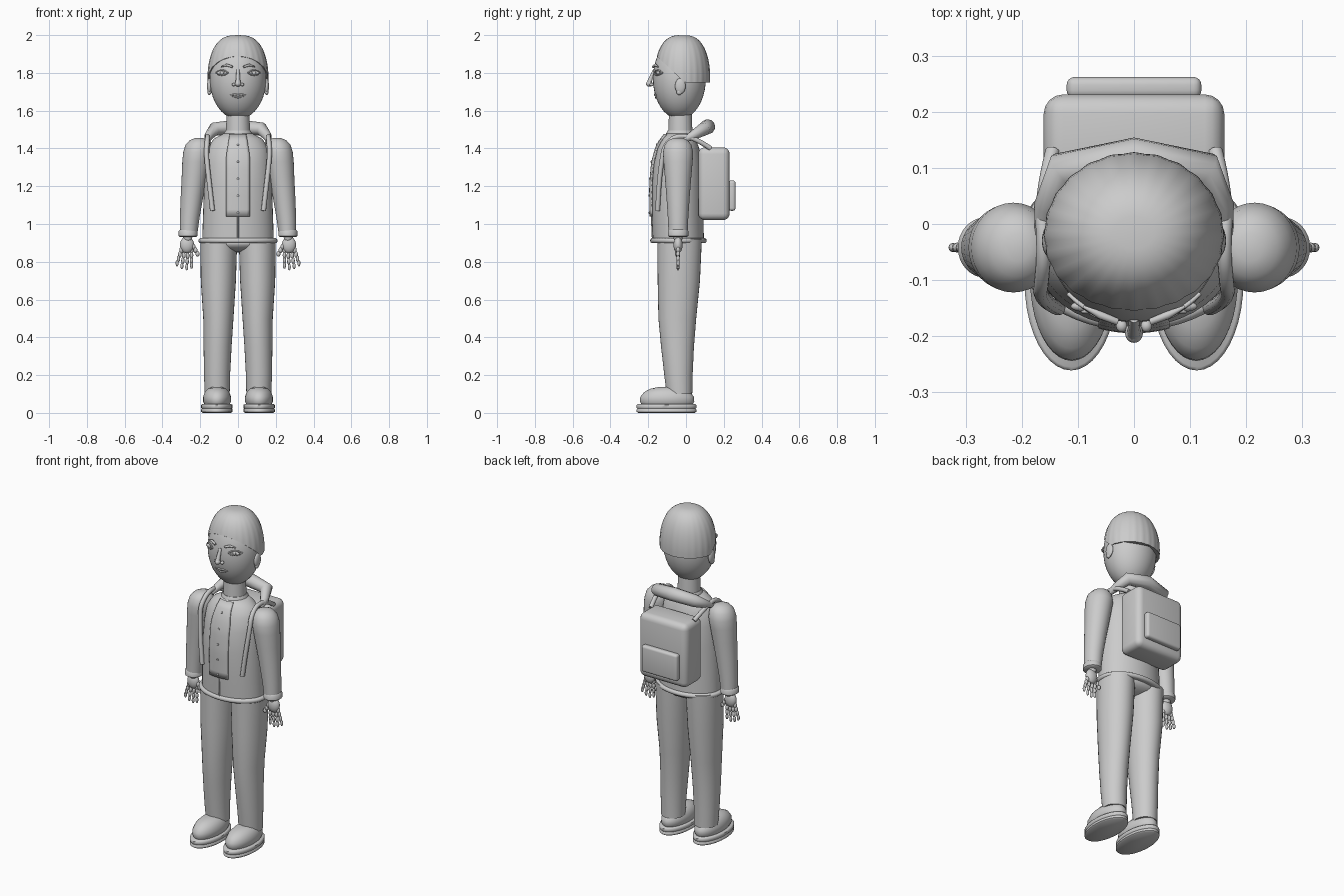
import bpy, bmesh
from math import sin, cos, pi, acos, sqrt, radians
from mathutils import Matrix

if "Cube" in bpy.data.objects:
    bpy.data.objects.remove(bpy.data.objects["Cube"])

grey = bpy.data.materials.new("plain grey")
grey.use_nodes = True
COL = (0.6, 0.6, 0.6, 1)
grey.diffuse_color = COL
grey.node_tree.nodes["Principled BSDF"].inputs["Base Color"].default_value = COL


def finish(name, bm, angle=50):
    bmesh.ops.recalc_face_normals(bm, faces=bm.faces)
    me = bpy.data.meshes.new(name)
    bm.to_mesh(me)
    bm.free()
    me.materials.append(grey)
    ob = bpy.data.objects.new(name, me)
    bpy.context.collection.objects.link(ob)
    me.shade_smooth()
    me.set_sharp_from_angle(angle=radians(angle))
    return ob


def skin(bm, rings, closed=True):
    for a, b in zip(rings, rings[1:]):
        n = len(a)
        for i in range(n if closed else n - 1):
            j = (i + 1) % n
            bm.faces.new((a[i], a[j], b[j], b[i]))


def loft(name, sections, segs=32, angle=50):
    """Stack of ellipses, each given as x, y, z, rx, ry."""
    bm = bmesh.new()
    rings = [[bm.verts.new((x + rx * cos(2 * pi * i / segs), y + ry * sin(2 * pi * i / segs), z))
              for i in range(segs)] for x, y, z, rx, ry in sections]
    skin(bm, rings)
    bm.faces.new(rings[0])
    bm.faces.new(rings[-1])
    return finish(name, bm, angle)


def ball(name, pos, radii, segs=24):
    bm = bmesh.new()
    bmesh.ops.create_uvsphere(bm, u_segments=segs, v_segments=segs // 2, radius=1,
                              matrix=Matrix.Translation(pos) @ Matrix.Diagonal((*radii, 1)))
    return finish(name, bm)


def box(name, pos, size, bevel):
    bm = bmesh.new()
    bmesh.ops.create_cube(bm, size=1, matrix=Matrix.Translation(pos) @ Matrix.Diagonal((*size, 1)))
    bmesh.ops.bevel(bm, geom=bm.edges[:], offset=bevel, segments=4, profile=0.5, affect='EDGES')
    return finish(name, bm, 40)


def tube(name, pts, radius, scales=None, closed=False, smooth=False):
    cu = bpy.data.curves.new(name, 'CURVE')
    cu.dimensions = '3D'
    cu.bevel_depth, cu.bevel_resolution, cu.use_fill_caps = radius, 3, True
    sp = cu.splines.new('NURBS' if smooth else 'POLY')
    sp.points.add(len(pts) - 1)
    for i, p in enumerate(pts):
        sp.points[i].co = (*p, 1)
        sp.points[i].radius = scales[i] if scales else 1
    sp.use_cyclic_u = closed
    if smooth:
        sp.order_u, sp.use_endpoint_u = 3, True
    sp.use_smooth = True
    cu.materials.append(grey)
    ob = bpy.data.objects.new(name, cu)
    bpy.context.collection.objects.link(ob)
    return ob


# Head and neck
HEAD, HR = (0, -0.035, 1.77), (0.15, 0.14, 0.215)
ball("head", HEAD, HR, 40)
loft("neck", [(0, -0.03, 1.44, 0.066, 0.066), (0, -0.03, 1.59, 0.06, 0.06)])
loft("collar", [(0, -0.03, z, r, r) for z, r in ((1.45, 0.08), (1.48, 0.075), (1.495, 0.066))])


def face(x, z, out=0.0):
    """Point on the front of the head."""
    k = 1 - (x / HR[0]) ** 2 - ((z - HEAD[2]) / HR[2]) ** 2
    return (x, HEAD[1] - HR[1] * sqrt(max(k, 0)) - out, z)


# Hair cap with a hairline that rises over the forehead and faint ridges
bm = bmesh.new()
rows, cols = 14, 96
columns = []
for i in range(cols):
    th = 2 * pi * i / cols
    edge = 1.8
    for _ in range(30):
        r = sin(acos((edge - 1.78) / 0.22)) ** 0.7
        goal = min(1.9, max(1.75, 1.9 - 0.96 * (0.145 - r * 0.145 * cos(th))))
        edge += 0.5 * (goal - edge)
    phi_end = acos((edge - 1.78) / 0.22)
    column = []
    for k in range(1, rows + 1):
        phi = phi_end * k / rows
        r = sin(phi) ** 0.7 * (1 + 0.008 * cos(24 * th) * k / rows)
        column.append(bm.verts.new((0.16 * r * sin(th), -0.02 - 0.147 * r * cos(th), 1.78 + 0.22 * cos(phi))))
    columns.append(column)
hair_rings = list(zip(*columns))
skin(bm, hair_rings)
bm.faces.new(hair_rings[0])
bm.faces.new(hair_rings[-1])
finish("hair", bm)

# Facial features
tube("nose_bridge", [face(0, 1.815, -0.004), face(0, 1.77, 0.012), face(0, 1.743, 0.022)], 0.014, [0.6, 0.8, 1])
ball("nose_tip", face(0, 1.742, 0.02), (0.016, 0.018, 0.015))
tube("upper_lip", [face(x, z, 0.002) for x, z in
                   ((-0.042, 1.682), (-0.015, 1.687), (0, 1.683), (0.015, 1.687), (0.042, 1.682))],
     0.005, [0.5, 1, 0.9, 1, 0.5])
tube("lower_lip", [face(x, z, 0.002) for x, z in ((-0.03, 1.676), (0, 1.669), (0.03, 1.676))], 0.005, [0.5, 1, 0.5])

# Torso with front placket
TORSO = [(0.9, -0.04, 0.19, 0.135), (1.05, -0.045, 0.185, 0.137), (1.2, -0.047, 0.18, 0.137),
         (1.32, -0.045, 0.172, 0.13), (1.4, -0.042, 0.16, 0.112), (1.45, -0.038, 0.13, 0.09),
         (1.48, -0.033, 0.075, 0.07)]
loft("torso", [(0, y, z, rx, ry) for z, y, rx, ry in TORSO], 40)


def chest(x, z, out):
    """Point on the front of the torso."""
    for a, b in zip(TORSO, TORSO[1:]):
        if a[0] <= z <= b[0]:
            t = (z - a[0]) / (b[0] - a[0])
            y, rx, ry = [p + t * (q - p) for p, q in zip(a[1:], b[1:])]
            return (x, y - ry * sqrt(1 - (x / rx) ** 2) - out, z)


bm = bmesh.new()
rings = []
for k in range(13):
    z = 1.04 + 0.435 * k / 12
    w = 0.062 if z < 1.36 else 0.062 - 0.018 * (z - 1.36) / 0.11
    rings.append([bm.verts.new(chest(w * (i / 4 - 1), z, 0.007)) for i in range(9)])
skin(bm, rings, False)
placket = finish("placket", bm)
solid = placket.modifiers.new("thickness", 'SOLIDIFY')
solid.thickness, solid.offset = 0.008, 0
for k in range(5):
    ball("button", chest(0, 1.06 + 0.09 * k, 0.012), (0.006, 0.004, 0.006), 12)
tube("zip", [chest(0, z, 0.001) for z in (0.92, 0.98, 1.04)], 0.004)
tube("waist_hem", [(0.196 * cos(t * pi / 24), -0.04 + 0.136 * sin(t * pi / 24), 0.912) for t in range(48)],
     0.014, closed=True)
ball("hips", (0, -0.035, 0.9), (0.18, 0.115, 0.05))

# Hood, folded behind the neck
tube("hood", [(-0.165, -0.02, 1.44), (-0.155, 0.03, 1.465), (-0.125, 0.095, 1.502), (0, 0.115, 1.515),
              (0.125, 0.095, 1.502), (0.155, 0.03, 1.465), (0.165, -0.02, 1.44)],
     0.04, [0.3, 0.6, 0.9, 1, 0.9, 0.6, 0.3])

# Backpack
box("backpack", (0, 0.148, 1.213), (0.322, 0.166, 0.385), 0.035)
box("backpack_pocket", (0, 0.243, 1.15), (0.24, 0.038, 0.16), 0.014)

for s, side in ((1, "left"), (-1, "right")):
    # Eye, brow, nostril and ear
    ball(side + "_eye", face(s * 0.085, 1.8, -0.002), (0.028, 0.01, 0.011))
    ball(side + "_iris", face(s * 0.085, 1.8, 0.007), (0.01, 0.005, 0.01), 16)
    for lid, h in (("upper", 0.015), ("lower", -0.012)):
        tube(side + "_%s_lid" % lid, [face(s * (0.085 + 0.032 * u), 1.8 + h * (1 - u * u), 0.004)
                                     for u in (-1, -0.5, 0, 0.5, 1)], 0.004)
    tube(side + "_brow", [face(s * x, z, 0.008) for x, z in ((0.03, 1.832), (0.06, 1.842), (0.09, 1.832))],
         0.007, [0.9, 1, 0.4])
    ball(side + "_nostril", face(s * 0.022, 1.738, 0.01), (0.01, 0.011, 0.009), 16)
    ball(side + "_ear", (s * 0.151, -0.03, 1.73), (0.013, 0.028, 0.042))
    ball(side + "_ear_lobe", (s * 0.151, -0.036, 1.698), (0.01, 0.015, 0.015), 16)

    # Arm and cuff
    loft(side + "_arm", [(s * x, -0.042, z, rx, ry) for x, z, rx, ry in (
        (0.262, 0.94, 0.046, 0.05), (0.256, 1.03, 0.052, 0.054), (0.243, 1.15, 0.06, 0.062),
        (0.231, 1.25, 0.067, 0.07), (0.222, 1.33, 0.073, 0.077), (0.215, 1.38, 0.075, 0.08),
        (0.211, 1.42, 0.067, 0.07), (0.208, 1.443, 0.048, 0.052), (0.206, 1.455, 0.022, 0.025))])
    loft(side + "_cuff", [(s * 0.264, -0.042, z, r, r + 0.004) for z, r in (
        (0.932, 0.044), (0.937, 0.05), (0.962, 0.05), (0.97, 0.044))])

    # Hand: palm plus beaded fingers and thumb
    ball(side + "_wrist", (s * 0.266, -0.042, 0.93), (0.024, 0.024, 0.03))
    ball(side + "_palm", (s * 0.27, -0.042, 0.89), (0.037, 0.024, 0.045))
    for f, length in enumerate((0.027, 0.03, 0.028, 0.023)):
        for k in range(4):
            ball("%s_finger_%d" % (side, f + 1),
                 (s * (0.246 + 0.018 * f + 0.0025 * f * k), -0.042, 0.862 - length * k),
                 (0.0105 - 0.0008 * k, 0.0105 - 0.0008 * k, 0.018), 12)
    for k in range(3):
        ball(side + "_thumb", (s * (0.236 - 0.011 * k), -0.046, 0.88 - 0.019 * k), (0.011, 0.011, 0.015), 12)

    # Shoulder strap of the backpack
    tube(side + "_strap", [(s * x, y, z) for x, y, z in (
        (0.145, 0.13, 1.4), (0.165, 0.05, 1.455), (0.16, -0.05, 1.47), (0.165, -0.11, 1.42),
        (0.168, -0.125, 1.36), (0.15, -0.145, 1.2), (0.135, -0.15, 1.07))],
         0.013, smooth=True)

    # Trouser leg
    loft(side + "_leg", [(s * x, y, z, rx, ry) for x, y, z, rx, ry in (
        (0.11, -0.035, 0.1, 0.066, 0.068), (0.111, -0.04, 0.2, 0.069, 0.075),
        (0.108, -0.045, 0.35, 0.074, 0.087), (0.104, -0.046, 0.5, 0.08, 0.1),
        (0.104, -0.038, 0.7, 0.093, 0.112), (0.102, -0.034, 0.92, 0.098, 0.118))])

    # Shoe
    loft(side + "_sole", [(s * 0.112, -0.103, z, 0.083 - d, 0.158 - d) for z, d in (
        (0, 0.008), (0.006, 0), (0.018, 0), (0.022, 0.004), (0.026, 0), (0.042, 0), (0.047, 0.006))], 40)
    loft(side + "_shoe", [(s * 0.111, y, z, rx, ry) for y, z, rx, ry in (
        (-0.1, 0.045, 0.066, 0.135), (-0.1, 0.06, 0.074, 0.144), (-0.1, 0.085, 0.074, 0.142),
        (-0.1, 0.11, 0.065, 0.122), (-0.097, 0.128, 0.048, 0.09), (-0.095, 0.137, 0.025, 0.05))], 40)
